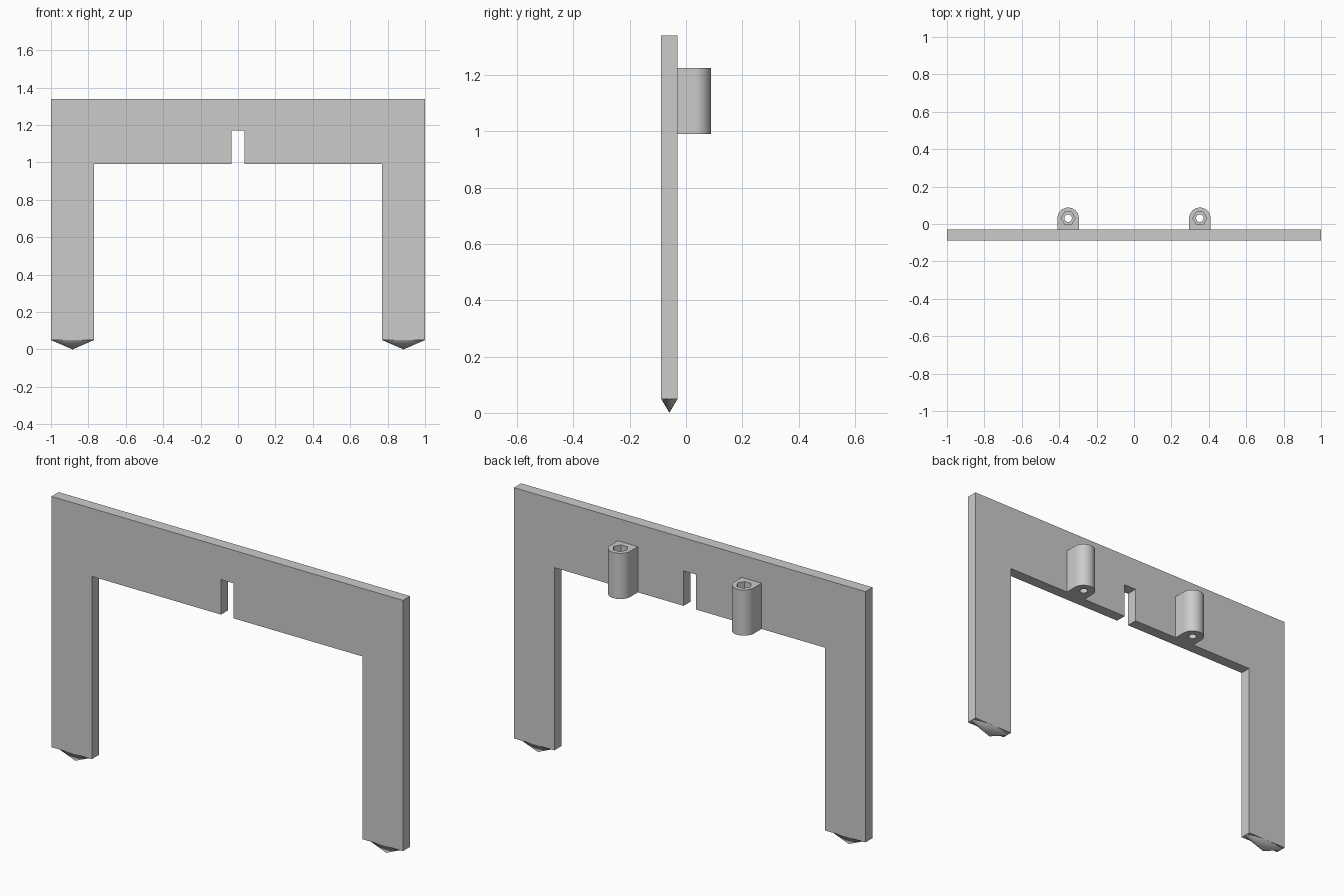
import bpy
import bmesh
import math
from mathutils import Matrix

cube = bpy.data.objects.get("Cube")
if cube:
    bpy.data.objects.remove(cube, do_unlink=True)

grey = bpy.data.materials.new("light grey")
grey.use_nodes = True
grey.diffuse_color = (0.6, 0.6, 0.6, 1)
grey.node_tree.nodes["Principled BSDF"].inputs["Base Color"].default_value = (0.6, 0.6, 0.6, 1)

BACK, FRONT = -0.03, -0.088      # plate faces
LOW, TOP = 0.99, 1.34            # beam edges
SHOULDER = 0.05                  # bottom of the straight legs


def add_object(name, bm):
    bmesh.ops.recalc_face_normals(bm, faces=bm.faces)
    mesh = bpy.data.meshes.new(name)
    bm.to_mesh(mesh)
    bm.free()
    mesh.materials.append(grey)
    obj = bpy.data.objects.new(name, mesh)
    bpy.context.collection.objects.link(obj)
    return obj


def extrude(name, points, offset):
    """Solid from a closed outline pushed along an offset."""
    bm = bmesh.new()
    face = bm.faces.new([bm.verts.new(p) for p in points])
    grown = bmesh.ops.extrude_face_region(bm, geom=[face])["geom"]
    verts = [v for v in grown if isinstance(v, bmesh.types.BMVert)]
    bmesh.ops.translate(bm, verts=verts, vec=offset)
    return add_object(name, bm)


def ring(x, y, z, radius, sides):
    step = 2 * math.pi / sides
    return [(x + radius * math.cos(i * step), y + radius * math.sin(i * step), z)
            for i in range(sides)]


def activate(obj):
    bpy.ops.object.select_all(action="DESELECT")
    obj.select_set(True)
    bpy.context.view_layer.objects.active = obj


def cut(obj, cutter):
    cutter.hide_render = True
    mod = obj.modifiers.new("cut", "BOOLEAN")
    mod.operation, mod.solver, mod.object = "DIFFERENCE", "EXACT", cutter
    activate(obj)
    bpy.ops.object.modifier_apply(modifier=mod.name)
    bpy.data.objects.remove(cutter, do_unlink=True)


def smooth(obj):
    activate(obj)
    bpy.ops.object.shade_smooth_by_angle(angle=math.radians(30))


# Flat frame: two legs, beam and central notch
half = [(1, TOP), (1, SHOULDER), (0.77, SHOULDER), (0.77, LOW), (0.035, LOW), (0.035, 1.17)]
outline = half + [(-x, z) for x, z in reversed(half)]
extrude("frame_plate", [(x, FRONT, z) for x, z in outline], (0, BACK - FRONT, 0))

for side, s in (("left", 1), ("right", -1)):
    # Flattened conical foot tip
    bm = bmesh.new()
    place = Matrix.Translation((s * 0.885, (FRONT + BACK) / 2, SHOULDER / 2))
    shape = Matrix.Diagonal((0.115, (BACK - FRONT) / 2, SHOULDER, 1))
    bmesh.ops.create_cone(bm, cap_ends=True, segments=48, radius1=0, radius2=1,
                          depth=1, matrix=place @ shape)
    bmesh.ops.remove_doubles(bm, verts=bm.verts, dist=0.00001)
    smooth(add_object(side + "_foot_tip", bm))

    # Rounded screw boss on the back, with a bore and a hexagonal nut recess
    x, y, r, height = s * 0.352, 0.031, 0.057, 0.235
    arc = [(x + r * math.cos(a), y + r * math.sin(a), LOW)
           for a in [math.pi * i / 24 for i in range(25)]]
    base = [(x + r * k, BACK, LOW) for k in (-1, 1)]
    boss = extrude(side + "_screw_boss", arc + base, (0, 0, height))
    cut(boss, extrude("bore_cutter", ring(x, y, LOW - 0.1, 0.02, 32), (0, 0, 0.5)))
    cut(boss, extrude("nut_cutter", ring(x, y, LOW + height - 0.06, 0.037, 6), (0, 0, 0.2)))
    smooth(boss)
